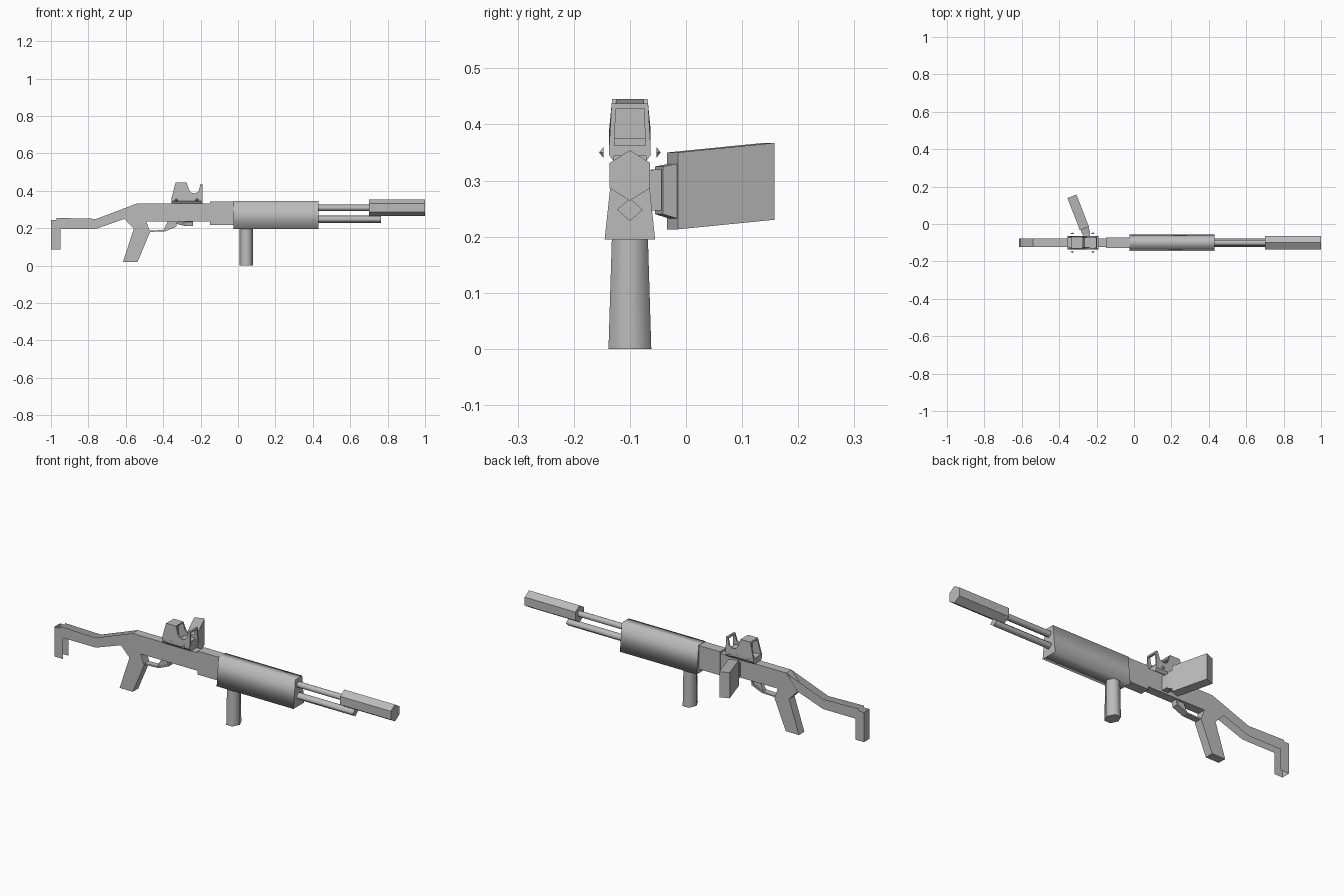
import bpy, bmesh, math
from mathutils import Vector

if "Cube" in bpy.data.objects:
    bpy.data.objects.remove(bpy.data.objects["Cube"])

YC = -0.10  # centre line
grey = bpy.data.materials.new("metal_grey")
grey.diffuse_color = (0.5, 0.5, 0.5, 1)
grey.use_nodes = True
grey.node_tree.nodes["Principled BSDF"].inputs["Base Color"].default_value = grey.diffuse_color


def finish(name, bm, fix=True):
    if fix:
        bmesh.ops.recalc_face_normals(bm, faces=bm.faces)
    me = bpy.data.meshes.new(name)
    bm.to_mesh(me)
    bm.free()
    me.materials.append(grey)
    ob = bpy.data.objects.new(name, me)
    bpy.context.collection.objects.link(ob)
    return ob


def prism(name, pts, axis, lo, hi, smooth=False, taper=None):
    """Extrude a profile: axis 'y' takes (x, z), 'x' takes (y offset, z), 'z' takes (x, y)."""
    bm = bmesh.new()
    def co(p, t):
        if axis == 'y':
            return (p[0], YC + t, p[1])
        if axis == 'x':
            return (t, YC + p[0], p[1])
        return (p[0], p[1], t)
    a = [bm.verts.new(co(p, lo)) for p in pts]
    b = [bm.verts.new(co(p, hi)) for p in pts]
    n = len(pts)
    for i in range(n):
        f = bm.faces.new((a[i], a[(i + 1) % n], b[(i + 1) % n], b[i]))
        f.smooth = smooth
    bm.faces.new(a)
    bm.faces.new(b)
    if taper:
        for v in bm.verts:
            v.co.y = YC + (v.co.y - YC) * taper(v.co.z)
    return finish(name, bm)


def ngon(n, cy, cz, ry, rz, start=90):
    return [(cy + ry * math.cos(math.radians(start + 360 * i / n)),
             cz + rz * math.sin(math.radians(start + 360 * i / n))) for i in range(n)]


# Receiver with the pistol grip in one side profile
prism("receiver_and_grip", [(-.54, .332), (-.15, .332), (-.15, .235), (-.49, .235), (-.47, .18),
      (-.537, .02), (-.615, .02), (-.557, .197), (-.607, .25)], 'y', -.023, .023)
prism("receiver_front", [(-.15, .343), (-.02, .343), (-.02, .217), (-.15, .217)], 'y', -.027, .027)

# Stock: open on top and bottom, two side sheets
bm = bmesh.new()
for s in (-1, 1):
    for pts in ([(-.97, .255), (-.757, .25), (-.757, .197), (-.97, .197)],
                [(-.757, .25), (-.54, .332), (-.607, .25), (-.757, .197)]):
        f = bm.faces.new([bm.verts.new((x, YC + s * .022, z)) for x, z in pts])
        f.normal_update()
        if f.normal.y * s < 0:
            f.normal_flip()
finish("stock_sides", bm, False)

# Butt: two sides and a back sheet
bm = bmesh.new()
rows = [[bm.verts.new((x, YC + y, z)) for x, y in
         [(-.95, -.023), (-1, -.023), (-1, .023), (-.95, .023)]] for z in (.085, .245)]
for i in range(3):
    bm.faces.new((rows[0][i + 1], rows[0][i], rows[1][i], rows[1][i + 1]))
finish("butt_plate", bm, False)

# Trigger and guard
prism("trigger_guard", [(-.48, .18), (-.39, .183), (-.33, .208), (-.325, .236), (-.335, .236),
      (-.338, .214), (-.39, .191), (-.48, .187)], 'y', -.016, .016)
prism("trigger", [(-.40, .188), (-.385, .188), (-.335, .212), (-.33, .236), (-.375, .236)], 'y', -.01, .01)

# Fore-end, widening downwards
prism("fore_end", [(-.029, .345), (.029, .345), (.045, .195), (-.045, .195)], 'x', -.025, .43, smooth=True)

# Barrel, magazine tube and muzzle sleeve
prism("barrel", ngon(6, 0, .309, .018, .017), 'x', .42, .71, smooth=True)
prism("magazine_tube", ngon(4, 0, .248, .023, .02), 'x', .42, .765, smooth=True)
prism("muzzle_sleeve", ngon(6, 0, .309, .0415, .045), 'x', .70, 1.0)

# Vertical foregrip, wider at its foot
prism("foregrip", ngon(6, .045, YC, .036, .036 / .866 * 1.06, 0), 'z', 0, .2, smooth=True,
      taper=lambda z: 1 - z * .8)

# Reflex sight: base, side walls with a dip, hood bars, lens
def lean(z):
    return 1 - max(0, z - .39) * 2.6

prism("sight_base", [(-.027, .332), (.027, .332), (.037, .345), (.037, .362), (-.037, .362), (-.037, .345)],
      'x', -.355, -.19)
wall = [(-.355, .36), (-.337, .432), (-.333, .445), (-.275, .445), (-.262, .405), (-.25, .39),
        (-.228, .386), (-.21, .398), (-.2, .437), (-.19, .437), (-.19, .36)]
for side, s in (("left", 1), ("right", -1)):
    prism("sight_wall_" + side, wall, 'y', s * .037, s * .028, taper=lean)
prism("sight_hood", [(-.333, .445), (-.275, .445), (-.28, .436), (-.335, .436)], 'y', -.035, .035, taper=lean)
prism("sight_front_bar", [(-.2, .437), (-.19, .437), (-.19, .428), (-.202, .428)], 'y', -.035, .035, taper=lean)
prism("sight_lens", [(-.028, .362), (.028, .362), (.026, .43), (.014, .437), (-.014, .437), (-.026, .43)],
      'x', -.306, -.3)
prism("sight_emitter", [(-.27, .362), (-.265, .376), (-.2, .376), (-.2, .362)], 'y', -.028, .028)

# Small pointed studs beside the sight
for i, x in enumerate((-.33, -.22)):
    for s in (-1, 1):
        bm = bmesh.new()
        tip = bm.verts.new((x, YC + s * .055, .35))
        ring = [bm.verts.new((x + dx, YC + s * .047, .35 + dz)) for dx, dz in ngon(4, 0, 0, .01, .01)]
        bm.faces.new(ring)
        for k in range(4):
            bm.faces.new((ring[k], ring[(k + 1) % 4], tip))
        finish(f"sight_stud_{i}_{s}", bm)

# Side panel leaning backwards, with its two-step hinge
def slab(name, root, end, half, z0, z1):
    """Box from root to end in plan, with (bottom, top) heights at each end."""
    a, b = Vector(root), Vector(end)
    d = (b - a).normalized()
    n = Vector((-d.y, d.x)) * half
    bm = bmesh.new()
    lo, hi = [], []
    for p, (bot, top) in ((a - n, z0), (b - n, z1), (b + n, z1), (a + n, z0)):
        lo.append(bm.verts.new((p.x, p.y, bot)))
        hi.append(bm.verts.new((p.x, p.y, top)))
    bm.faces.new(lo)
    bm.faces.new(hi)
    for i in range(4):
        j = (i + 1) % 4
        bm.faces.new((lo[i], lo[j], hi[j], hi[i]))
    finish(name, bm)

slab("side_panel", (-.265, -.024), (-.332, .148), .026, (.213, .35), (.23, .367))
slab("hinge_outer", (-.256, -.048), (-.265, -.022), .022, (.24, .325), (.232, .33))
slab("hinge_inner", (-.25, -.08), (-.255, -.046), .018, (.245, .318), (.247, .32))
